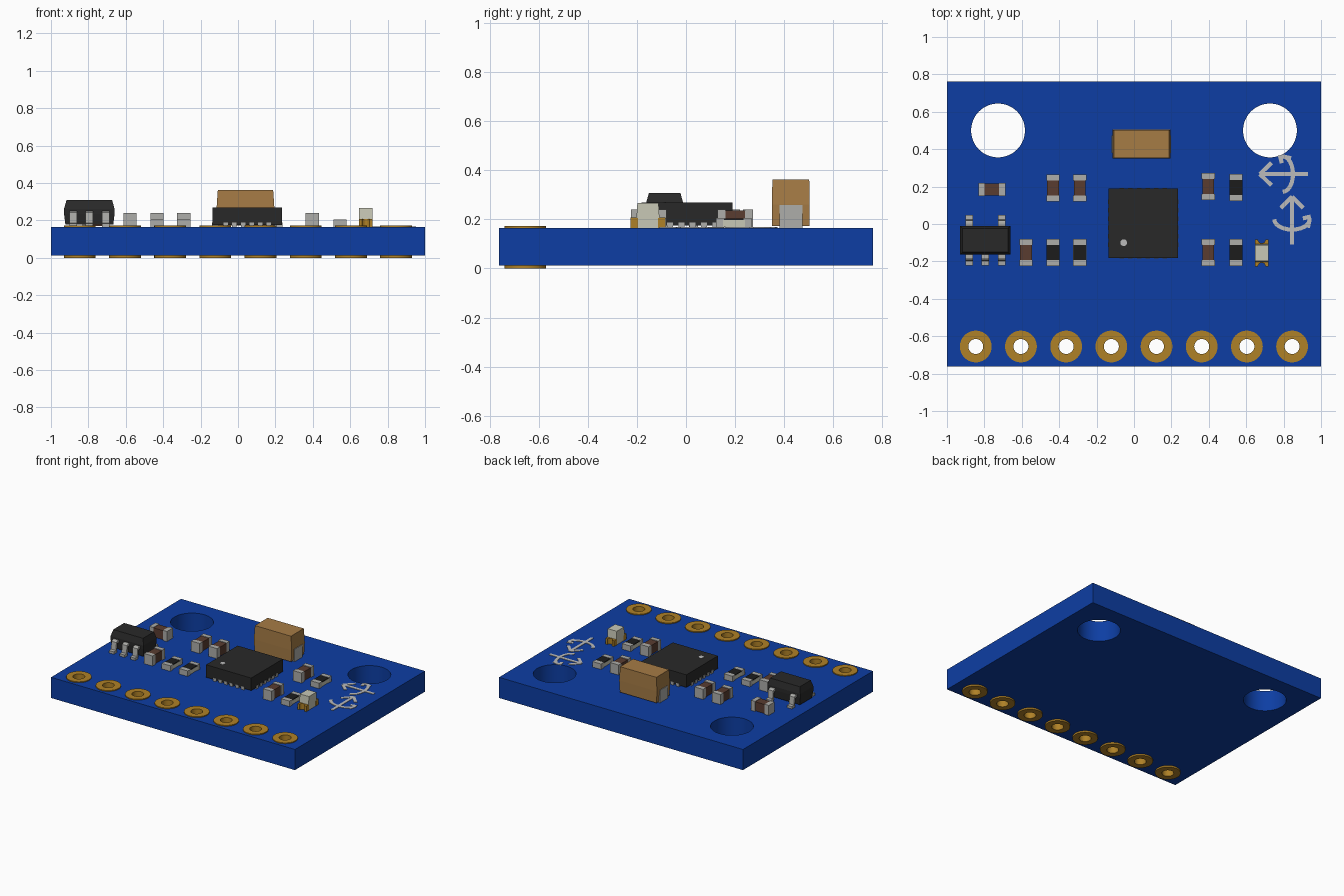
import bpy, bmesh, math
from mathutils import Matrix

if "Cube" in bpy.data.objects:
    bpy.data.objects.remove(bpy.data.objects["Cube"])

COLORS = {
    "blue": (0.004, 0.048, 0.37), "gold": (0.43, 0.22, 0.02), "black": (0.022, 0.022, 0.022),
    "brown": (0.10, 0.045, 0.03), "tan": (0.38, 0.20, 0.06), "silver": (0.42, 0.42, 0.40),
    "ceramic": (0.58, 0.58, 0.47), "ink": (0.5, 0.5, 0.5), "resistive": (0.012, 0.012, 0.012),
}
MATS = {}
for key, rgb in COLORS.items():
    MATS[key] = bpy.data.materials.new(key)
    MATS[key].diffuse_color = (*rgb, 1)

TOP = 0.165     # upper face of the board
BOTTOM = 0.012  # lower face of the board


def finish(name, bm, color, smooth=False):
    bmesh.ops.recalc_face_normals(bm, faces=bm.faces)
    me = bpy.data.meshes.new(name)
    bm.to_mesh(me)
    bm.free()
    ob = bpy.data.objects.new(name, me)
    bpy.context.collection.objects.link(ob)
    if color:
        me.materials.append(MATS[color])
    if smooth:
        shade(ob)
    return ob


def shade(ob):
    bpy.ops.object.select_all(action='DESELECT')
    ob.select_set(True)
    bpy.context.view_layer.objects.active = ob
    bpy.ops.object.shade_smooth_by_angle(angle=math.radians(35))


def loft(name, cx, cy, layers, color):
    """Stacked rectangles: layers of (z, half x, half y)."""
    bm = bmesh.new()
    rings = [[bm.verts.new((cx + sx * hx, cy + sy * hy, z))
              for sx, sy in ((-1, -1), (1, -1), (1, 1), (-1, 1))] for z, hx, hy in layers]
    bm.faces.new(rings[0])
    bm.faces.new(rings[-1])
    for a, b in zip(rings, rings[1:]):
        for i in range(4):
            j = (i + 1) % 4
            bm.faces.new((a[i], a[j], b[j], b[i]))
    return finish(name, bm, color)


def box(name, cx, cy, sx, sy, z0, z1, color):
    return loft(name, cx, cy, [(z0, sx / 2, sy / 2), (z1, sx / 2, sy / 2)], color)


def prism(name, pts, vec, color):
    """Outline of 3D points extruded along vec."""
    bm = bmesh.new()
    face = bm.faces.new([bm.verts.new(p) for p in pts])
    ext = bmesh.ops.extrude_face_region(bm, geom=[face])
    bmesh.ops.translate(bm, vec=vec, verts=[g for g in ext["geom"] if isinstance(g, bmesh.types.BMVert)])
    return finish(name, bm, color)


# Board with mounting and pin holes
PINS = [-0.846 + 0.2416 * i for i in range(8)]
board = box("circuit_board", 0, 0, 2, 1.522, BOTTOM, TOP, "blue")
bm = bmesh.new()
for x, y, r in [(s * 0.727, 0.5, 0.144) for s in (-1, 1)] + [(x, -0.655, 0.048) for x in PINS]:
    bmesh.ops.create_cone(bm, cap_ends=True, segments=48, radius1=r, radius2=r, depth=1,
                          matrix=Matrix.Translation((x, y, 0.1)))
cutter = finish("hole_cutter", bm, None)
mod = board.modifiers.new("holes", 'BOOLEAN')
mod.operation, mod.solver, mod.object = 'DIFFERENCE', 'EXACT', cutter
bpy.context.view_layer.objects.active = board
bpy.ops.object.modifier_apply(modifier="holes")
bpy.data.objects.remove(cutter)
shade(board)

# Plated pin holes: flanged tubes
PAD = [(0.04, 0), (0.085, 0), (0.085, BOTTOM), (0.048, BOTTOM),
       (0.048, TOP), (0.085, TOP), (0.085, 0.172), (0.04, 0.172)]
SEG = 40
for x in PINS:
    bm = bmesh.new()
    rings = []
    for k in range(SEG):
        a = 2 * math.pi * k / SEG
        rings.append([bm.verts.new((x + r * math.cos(a), -0.655 + r * math.sin(a), z)) for r, z in PAD])
    for k in range(SEG):
        a, b = rings[k], rings[(k + 1) % SEG]
        for i in range(len(PAD)):
            j = (i + 1) % len(PAD)
            bm.faces.new((a[i], b[i], b[j], a[j]))
    finish("pin_pad", bm, "gold", True)

# Sensor chip with contacts along all four sides
CX, CY = 0.05, 0.004
box("sensor_chip", CX, CY, 0.37, 0.37, 0.175, 0.268, "black")
for i in range(6):
    d = (i - 2.5) * 0.046
    for s in (-1, 1):
        box("chip_contact", CX + d, CY + s * 0.17, 0.024, 0.036, TOP, 0.188, "silver")
        box("chip_contact", CX + s * 0.17, CY + d, 0.036, 0.024, TOP, 0.188, "silver")
bm = bmesh.new()
bmesh.ops.create_cone(bm, cap_ends=True, segments=24, radius1=0.018, radius2=0.018, depth=0.004,
                      matrix=Matrix.Translation((-0.055, -0.1, 0.268)))
finish("chip_marker_dot", bm, "ink", True)

# Large tantalum capacitor
TX, TY = 0.04, 0.427
loft("tantalum_body", TX, TY, [(0.173, 0.15, 0.076), (0.26, 0.155, 0.077), (0.362, 0.148, 0.075)], "tan")
for s in (-1, 1):
    box("tantalum_terminal", TX + s * 0.153, TY, 0.012, 0.094, TOP, 0.258, "silver")
    box("tantalum_foot", TX + s * 0.125, TY, 0.06, 0.094, TOP, 0.175, "silver")

# Voltage regulator with gull-wing leads
RX, RY = -0.795, -0.087
loft("regulator_body", RX, RY, [(0.178, 0.128, 0.07), (0.235, 0.135, 0.077),
                                (0.262, 0.135, 0.077), (0.308, 0.122, 0.064)], "black")
LEAD = [(0.06, 0.25), (0.094, 0.25), (0.106, 0.242), (0.112, 0.186), (0.135, 0.184), (0.135, 0.166),
        (0.1, 0.166), (0.092, 0.232), (0.06, 0.232)]
for dx, s in [(-0.087, -1), (0, -1), (0.087, -1), (-0.087, 1), (0.087, 1)]:
    prism("regulator_lead", [(RX + dx - 0.02, RY + s * y, z) for y, z in LEAD], (0.04, 0, 0), "silver")


# Small two-ended chip parts
def chip_part(kind, x, y, along_x=False):
    h = 0.24 if kind == "capacitor" else 0.206

    def part(name, off, length, width, z0, z1, color):
        if along_x:
            box(name, x + off, y, length, width, z0, z1, color)
        else:
            box(name, x, y + off, width, length, z0, z1, color)

    if kind == "capacitor":
        part("capacitor_body", 0, 0.09, 0.064, TOP + 0.004, h - 0.004, "brown")
    else:
        part("resistor_body", 0, 0.09, 0.07, TOP + 0.004, h - 0.008, "ceramic")
        part("resistor_film", 0, 0.086, 0.068, h - 0.008, h - 0.002, "resistive")
    for s in (-1, 1):
        part(kind + "_end", s * 0.056, 0.033, 0.07, TOP, h, "silver")


for x, y in [(-0.578, -0.152), (-0.433, 0.192), (-0.29, 0.192), (0.397, 0.2), (0.397, -0.152)]:
    chip_part("capacitor", x, y)
chip_part("capacitor", -0.76, 0.185, True)
for x, y in [(-0.433, -0.152), (-0.29, -0.152), (0.545, 0.195), (0.545, -0.152)]:
    chip_part("resistor", x, y)

# Indicator light: notched gold ends, ceramic base and clear lens
LX, LY = 0.683, -0.155
box("light_base", LX, LY, 0.07, 0.08, TOP, 0.205, "ceramic")
loft("light_lens", LX, LY, [(0.205, 0.037, 0.047), (0.267, 0.037, 0.043)], "ceramic")
NOTCH = [(0.02 * math.cos(a), 0.072 - 0.02 * math.sin(a)) for a in [math.pi * k / 8 for k in range(9)]]
for s in (-1, 1):
    outline = [(-0.036, 0.072), (-0.036, 0.04), (0.036, 0.04), (0.036, 0.072)] + NOTCH
    prism("light_terminal", [(LX + x, LY + s * y, TOP) for x, y in outline], (0, 0, 0.042), "gold")


# Printed axis arrows
def stroke(pts, cx, cy, turn, w=0.011):
    left, right = [], []
    for i, (x, y) in enumerate(pts):
        a, b = pts[max(i - 1, 0)], pts[min(i + 1, len(pts) - 1)]
        d = math.hypot(b[0] - a[0], b[1] - a[1])
        nx, ny = -(b[1] - a[1]) / d * w, (b[0] - a[0]) / d * w
        left.append((x + nx, y + ny))
        right.append((x - nx, y - ny))
    c, s = math.cos(turn), math.sin(turn)
    prism("axis_arrow_print", [(cx + c * x - s * y, cy + s * x + c * y, TOP - 0.001)
                               for x, y in left + right[::-1]], (0, 0, 0.004), "ink")


ARC = [(0.095 * math.cos(a), 0.005 + 0.055 * math.sin(a)) for a in
       [math.pi * (1 + k / 12) for k in range(13)]]
for cx, cy, turn in [(0.845, 0.02, 0), (0.80, 0.267, math.pi / 2)]:
    stroke([(0, -0.13), (0, 0.125)], cx, cy, turn)
    stroke(ARC, cx, cy, turn)
    for s in (-1, 1):
        stroke([(s * 0.06, 0.065), (0, 0.127)], cx, cy, turn)
        stroke([(0.093 - 0.035 * (s > 0), 0.01 + 0.0 * s), (0.1, 0.02)] if s > 0
               else [(0.085, -0.04), (0.095, 0.012)], cx, cy, turn)

for m in bpy.data.materials:
    if m.users and not m.is_grease_pencil:
        m.use_nodes = True
        m.node_tree.nodes["Principled BSDF"].inputs["Base Color"].default_value = m.diffuse_color
